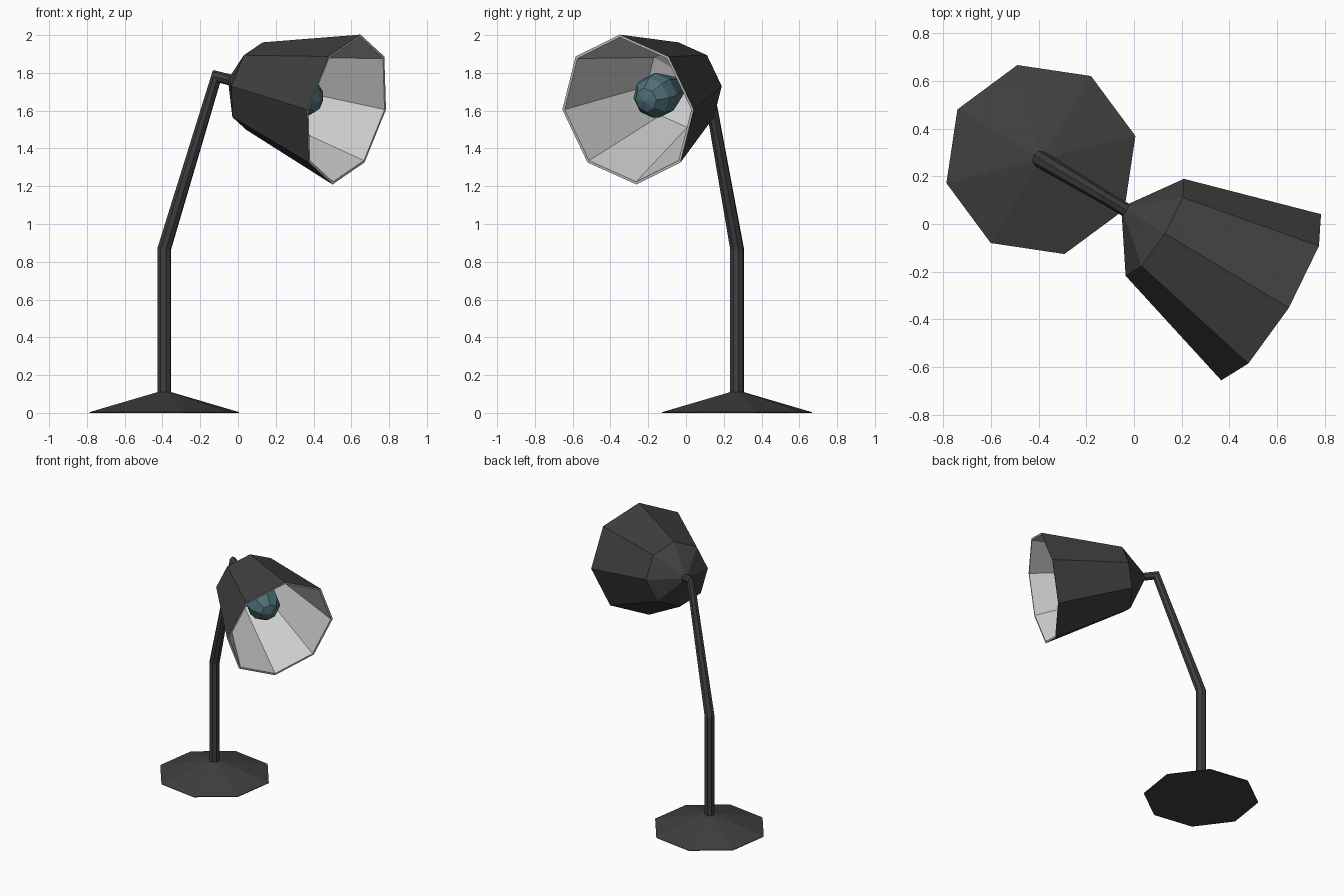
import bpy, bmesh
from math import radians, sin, cos, tau
from mathutils import Vector, Matrix

if "Cube" in bpy.data.objects:
    bpy.data.objects.remove(bpy.data.objects["Cube"])

SIDES = 8
HEAD = Vector((cos(radians(-31)), sin(radians(-31)), 0))   # direction the lamp faces
SIDE = Vector((-HEAD.y, HEAD.x, 0))
TILT = radians(12.3)
AXIS = HEAD * cos(TILT) - Vector((0, 0, sin(TILT)))        # shade axis
NECK = Vector((0.087, -0.014, 1.73))                       # centre of shade's rear ring
FOOT = Vector((-0.39, 0.27, 0))


def material(name, rgb):
    m = bpy.data.materials.new(name)
    m.diffuse_color = (*rgb, 1)
    m.use_nodes = True
    m.node_tree.nodes["Principled BSDF"].inputs["Base Color"].default_value = m.diffuse_color
    return m


DARK = material("dark_metal", (0.05, 0.05, 0.05))
LIGHT = material("reflector", (0.75, 0.75, 0.75))
GLASS = material("bulb_glass", (0.08, 0.16, 0.19))


def skin(name, rings, mat, flip=False):
    """Bridge a list of rings (centre, u, v) into a faceted tube with end fills."""
    bm = bmesh.new()
    loops = []
    for c, u, v in rings:
        loops.append([bm.verts.new(c + u * cos(tau * i / SIDES) + v * sin(tau * i / SIDES))
                      for i in range(SIDES)])
    for a, b in zip(loops, loops[1:]):
        for i in range(SIDES):
            j = (i + 1) % SIDES
            bm.faces.new((a[i], a[j], b[j], b[i]))
    if not flip:
        bm.faces.new(loops[0][::-1])
        bm.faces.new(loops[-1])
    bmesh.ops.remove_doubles(bm, verts=bm.verts, dist=0.0005)
    if flip:
        bmesh.ops.reverse_faces(bm, faces=bm.faces)
    else:
        bmesh.ops.recalc_face_normals(bm, faces=bm.faces)
    me = bpy.data.meshes.new(name)
    bm.to_mesh(me)
    bm.free()
    me.materials.append(mat)
    ob = bpy.data.objects.new(name, me)
    bpy.context.collection.objects.link(ob)
    return ob


def lathe(name, profile, origin, axis, mat, flip=False):
    """Revolve (distance along axis, radius) points in eight steps."""
    v = axis.cross(SIDE)
    return skin(name, [(origin + axis * t, SIDE * r, v * r) for t, r in profile], mat, flip)


# weighted base
lathe("base", [(0, 0.408), (0.004, 0.408), (0.11, 0.037)], FOOT, Vector((0, 0, 1)), DARK)

# bent stem, mitred at its two elbows
path = [FOOT + Vector((0, 0, 0.09)), FOOT + Vector((0, 0, 0.87)),
        NECK - AXIS * 0.24, NECK - AXIS * 0.11]
radii = [0.037, 0.037, 0.029, 0.029]
rings = []
for k, p in enumerate(path):
    a = (p - path[k - 1]).normalized() if k else Vector((0, 0, 1))
    b = (path[k + 1] - p).normalized() if k < 3 else a
    t = (a + b).normalized()
    rings.append((p, SIDE * radii[k], t.cross(SIDE) * radii[k] / t.dot(a)))
skin("stem", rings, DARK)

# outer shade (open mouth)
outer = lathe("shade", [(-0.15, 0.025), (0, 0.237), (0.582, 0.406)], NECK, AXIS, DARK)
bm = bmesh.new()
bm.from_mesh(outer.data)
mouth = max(bm.faces, key=lambda f: f.calc_center_median().dot(AXIS))
bmesh.ops.delete(bm, geom=[mouth], context='FACES_ONLY')
bm.to_mesh(outer.data)
bm.free()

# pale lining with its rim, facing inward
lathe("shade_lining", [(-0.125, 0), (0.008, 0.222), (0.582, 0.391), (0.582, 0.406)],
      NECK, AXIS, LIGHT, flip=True)

# bulb
lathe("bulb", [(-0.11, 0.045), (0.06, 0.05), (0.19, 0.095), (0.27, 0.12),
               (0.34, 0.108), (0.395, 0.065), (0.415, 0)],
      NECK + Vector((0, 0, 0.01)), AXIS, GLASS)
